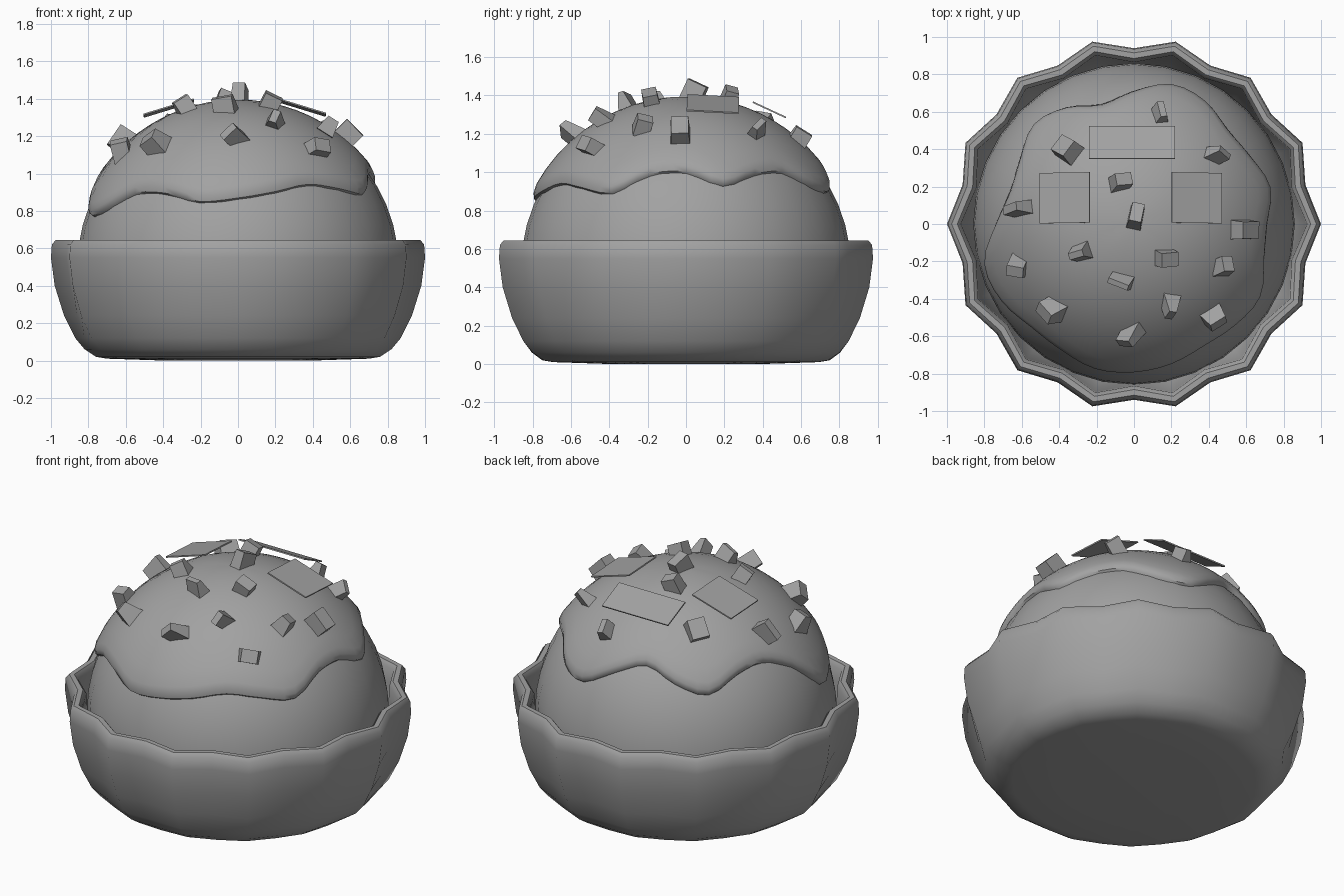
import bpy, bmesh, math, random
from mathutils import Vector, Matrix

if "Cube" in bpy.data.objects:
    bpy.data.objects.remove(bpy.data.objects["Cube"])
random.seed(4)

grey = bpy.data.materials.new("plain grey")
grey.use_nodes = True
COLOUR = (0.36, 0.36, 0.36, 1)
grey.diffuse_color = COLOUR
grey.node_tree.nodes["Principled BSDF"].inputs["Base Color"].default_value = COLOUR


def finish(bm, name, smooth=None):
    bmesh.ops.recalc_face_normals(bm, faces=bm.faces)
    mesh = bpy.data.meshes.new(name)
    bm.to_mesh(mesh)
    bm.free()
    mesh.materials.append(grey)
    ob = bpy.data.objects.new(name, mesh)
    bpy.context.collection.objects.link(ob)
    if smooth:
        bpy.ops.object.select_all(action='DESELECT')
        ob.select_set(True)
        bpy.context.view_layer.objects.active = ob
        bpy.ops.object.shade_smooth_by_angle(angle=math.radians(smooth))
    return ob


def loft(name, rows, segs, point, first_pole, last_pole, smooth):
    """Skin rings of points; point(row, angle) gives each position."""
    bm = bmesh.new()
    rings = [[bm.verts.new(point(row, math.tau * i / segs)) for i in range(segs)]
             for row in rows]
    for a, b in zip(rings, rings[1:]):
        for i in range(segs):
            j = (i + 1) % segs
            bm.faces.new((a[i], a[j], b[j], b[i]))
    for pole, ring in ((first_pole, rings[0]), (last_pole, rings[-1])):
        if pole is not None:
            tip = bm.verts.new((0, 0, pole))
            for i in range(segs):
                bm.faces.new((tip, ring[i], ring[(i + 1) % segs]))
    return finish(bm, name, smooth)


# Scalloped bowl: outer wall, rolled rim, inner wall
LOBES = 14
bowl_profile = [(.4, 0), (.7, .01), (.76, .02), (.82, .06), (.87, .12), (.93, .24),
                (.98, .4), (1, .55), (.995, .62), (.975, .645), (.945, .645),
                (.925, .62), (.92, .53), (.89, .38), (.84, .22), (.74, .1)]


def bowl_point(row, a):
    r, z = row
    depth = .06 * min(1, .1 + z / .35)
    r -= depth * (.5 - .5 * math.cos(LOBES * a))
    return r * math.cos(a), r * math.sin(a), z


loft("bowl", bowl_profile, 2 * LOBES, bowl_point, 0, .09, 50)

# Round scoop, tapering inside the bowl
BALL, MID = .86, .5
ball_profile = [(BALL * math.sin(t), MID + BALL * math.cos(t))
                for t in (math.pi / 2 * i / 12 for i in range(1, 13))]
ball_profile += [(.84, .4), (.77, .25), (.64, .12)]
loft("scoop", ball_profile, 32,
     lambda row, a: (row[0] * math.cos(a), row[0] * math.sin(a), row[1]),
     MID + BALL, .11, 50)

# Dripping icing: a shell over the scoop with a wavy lip
SHELL = .895
reach = [.69, .74, .7, .69, .745, .76, .69, .635, .7, .74, .68, .66,
         .72, .82, .81, .765, .765, .79, .78, .76, .735, .75, .765, .7]


def edge_angle(a):
    n = len(reach)
    u = a / math.tau * n
    i = int(u)
    f = u - i
    p, q, r, s = (reach[(i + k) % n] for k in (-1, 0, 1, 2))
    rad = q + .5 * f * (r - p + f * (2*p - 5*q + 4*r - s + f * (3*(q - r) + s - p)))
    return math.asin(min(rad / SHELL, .99))


def icing_point(row, a):
    share, extra, radius = row
    t = edge_angle(a) * share + extra
    return (radius * math.sin(t) * math.cos(a), radius * math.sin(t) * math.sin(a),
            MID + radius * math.cos(t))


icing_rows = [(k / 10, 0, SHELL) for k in range(1, 11)]
icing_rows += [(1, .045, .888), (1, .075, .872), (1, .08, .845)]
loft("icing", icing_rows, 72, icing_point, MID + SHELL, None, 50)

# Broken crumbs scattered over the icing
crumbs = [(.14, .58), (-.35, .39), (.43, .36), (-.07, .22), (.01, .04), (-.6, .08),
          (.57, -.03), (.47, -.22), (-.28, -.15), (.17, -.18), (-.61, -.23),
          (-.07, -.3), (.19, -.43), (.42, -.49), (-.43, -.45), (-.02, -.58)]
for n, (x, y) in enumerate(crumbs):
    bm = bmesh.new()
    bmesh.ops.create_cube(bm, size=1)
    taper = random.uniform(.3, .9)
    for v in bm.verts:
        if v.co.z > 0:
            v.co.x *= taper
    up = Vector((x, y, math.sqrt(SHELL ** 2 - x * x - y * y))).normalized()
    size = [random.uniform(.075, .13) for _ in range(3)]
    turn = up.to_track_quat('Z', 'Y').to_matrix().to_4x4()
    tumble = (Matrix.Rotation(random.uniform(0, math.tau), 4, 'Z')
              @ Matrix.Rotation(random.uniform(-.6, .6), 4, 'X'))
    place = Matrix.Translation(up * (SHELL + .02) + Vector((0, 0, MID)))
    bm.transform(place @ turn @ tumble @ Matrix.Diagonal((*size, 1)))
    finish(bm, f"crumb_{n + 1}")

# Thin wafer plates resting on the icing
plates = [("right_plate", (-.37, .14, 1.35), (.28, .27), (-3, -17)),
          ("left_plate", (.335, .14, 1.355), (.28, .27), (-3, 17)),
          ("rear_plate", (-.01, .435, 1.325), (.46, .19), (-25, 0))]
for name, centre, size, (tilt_x, tilt_y) in plates:
    bm = bmesh.new()
    bmesh.ops.create_cube(bm, size=1)
    bm.transform(Matrix.Translation(centre)
                 @ Matrix.Rotation(math.radians(tilt_x), 4, 'X')
                 @ Matrix.Rotation(math.radians(tilt_y), 4, 'Y')
                 @ Matrix.Diagonal((*size, .008, 1)))
    finish(bm, name)
